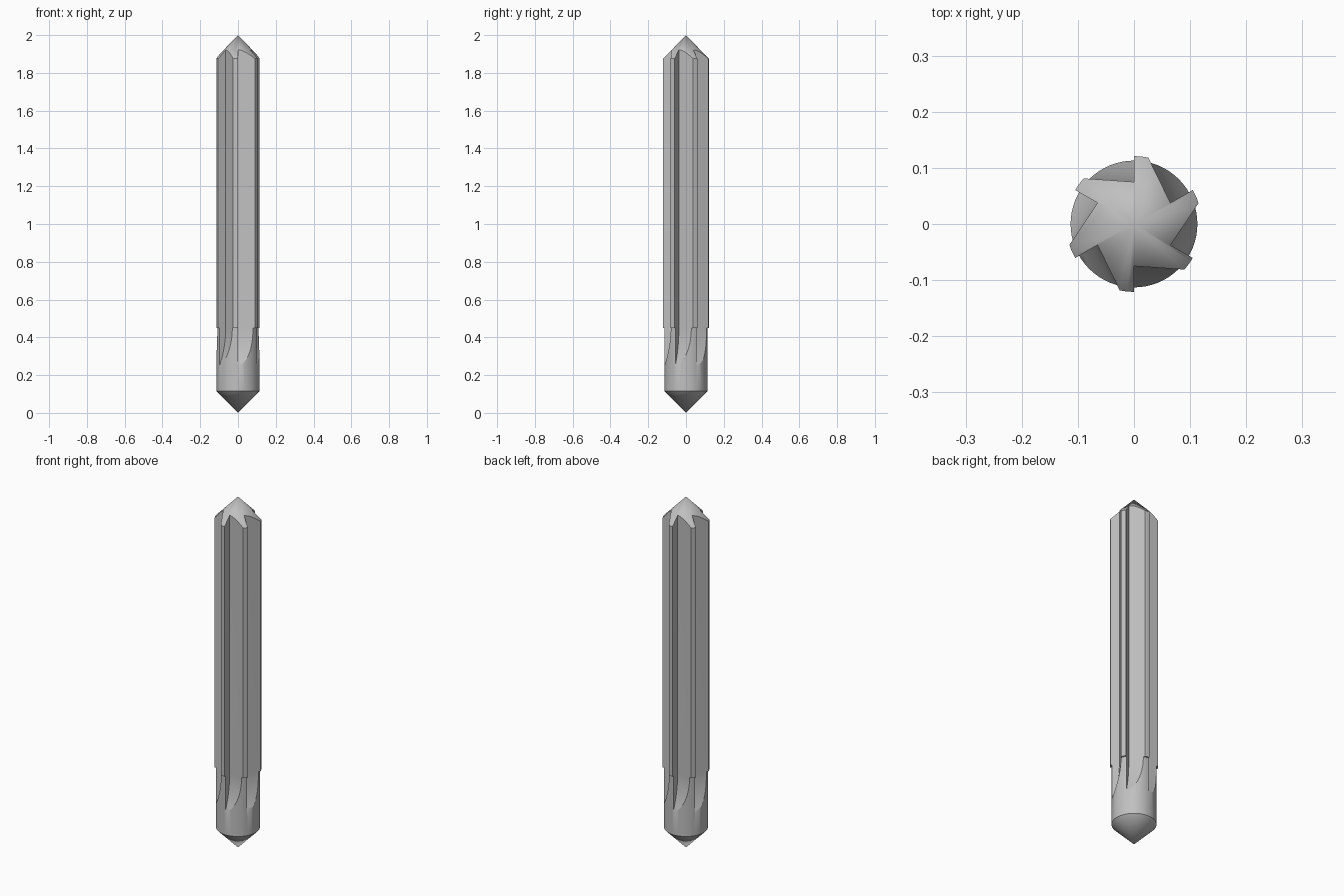
import bpy, bmesh, math
from mathutils import Matrix, Vector

cube = bpy.data.objects.get("Cube")
if cube:
    bpy.data.objects.remove(cube, do_unlink=True)

TEETH = 6
SHANK_R, BLADE_R = 0.113, 0.121
FLUTE_START = 0.45          # straight flutes run from here to the tip
RUNOUT, ARC_R = 0.25, 0.545  # length and radius of the curved flute ends

steel = bpy.data.materials.new("steel grey")
steel.use_nodes = True
colour = (0.53, 0.53, 0.53, 1)
steel.diffuse_color = colour
steel.node_tree.nodes["Principled BSDF"].inputs["Base Color"].default_value = colour


def make_object(name, bm):
    bmesh.ops.recalc_face_normals(bm, faces=bm.faces)
    mesh = bpy.data.meshes.new(name)
    bm.to_mesh(mesh)
    bm.free()
    obj = bpy.data.objects.new(name, mesh)
    bpy.context.collection.objects.link(obj)
    mesh.materials.append(steel)
    return obj


def make_body():
    """Turned blank: pointed ends, shank and slightly wider blade length."""
    profile = [(0, 0), (SHANK_R, 0.115), (SHANK_R, FLUTE_START),
               (BLADE_R, FLUTE_START), (BLADE_R, 1.875), (0, 2)]
    bm = bmesh.new()
    verts = [bm.verts.new((r, 0, z)) for r, z in profile]
    edges = [bm.edges.new(pair) for pair in zip(verts, verts[1:])]
    bmesh.ops.spin(bm, geom=verts + edges, cent=(0, 0, 0), axis=(0, 0, 1),
                   angle=math.tau, steps=64)
    bmesh.ops.remove_doubles(bm, verts=bm.verts, dist=0.0001)
    return make_object("reamer_body", bm)


def make_flute_cutter(angle):
    """Flute section lofted upward, swinging out of the shank at its lower end."""
    section = [(0.075, 0), (0.0843, 0.135), (0.25, 0.135), (0.25, 0)]
    steps = 14
    levels = [(FLUTE_START - RUNOUT * (1 - i / steps)) for i in range(steps + 1)] + [2.1]
    bm = bmesh.new()
    rings = []
    for z in levels:
        drop = max(0, FLUTE_START - z)
        shift = ARC_R - math.sqrt(ARC_R ** 2 - drop ** 2)
        rings.append([bm.verts.new((u + shift, v, z)) for u, v in section])
    for low, high in zip(rings, rings[1:]):
        for i in range(4):
            j = (i + 1) % 4
            bm.faces.new((low[i], low[j], high[j], high[i]))
    bm.faces.new(rings[0])
    bm.faces.new(rings[-1])
    bm.transform(Matrix.Rotation(angle, 4, "Z"))
    cutter = make_object("flute_cutter", bm)
    cutter.hide_render = True
    return cutter


body = make_body()
bpy.context.view_layer.objects.active = body
body.select_set(True)

# Mill the flutes around the blank
for k in range(TEETH):
    cutter = make_flute_cutter(math.radians(30) + k * math.tau / TEETH)
    mod = body.modifiers.new("flute", "BOOLEAN")
    mod.operation = "DIFFERENCE"
    mod.solver = "EXACT"
    mod.object = cutter
    bpy.ops.object.modifier_apply(modifier=mod.name)
    bpy.data.objects.remove(cutter, do_unlink=True)

bpy.ops.object.shade_smooth_by_angle(angle=math.radians(25))
